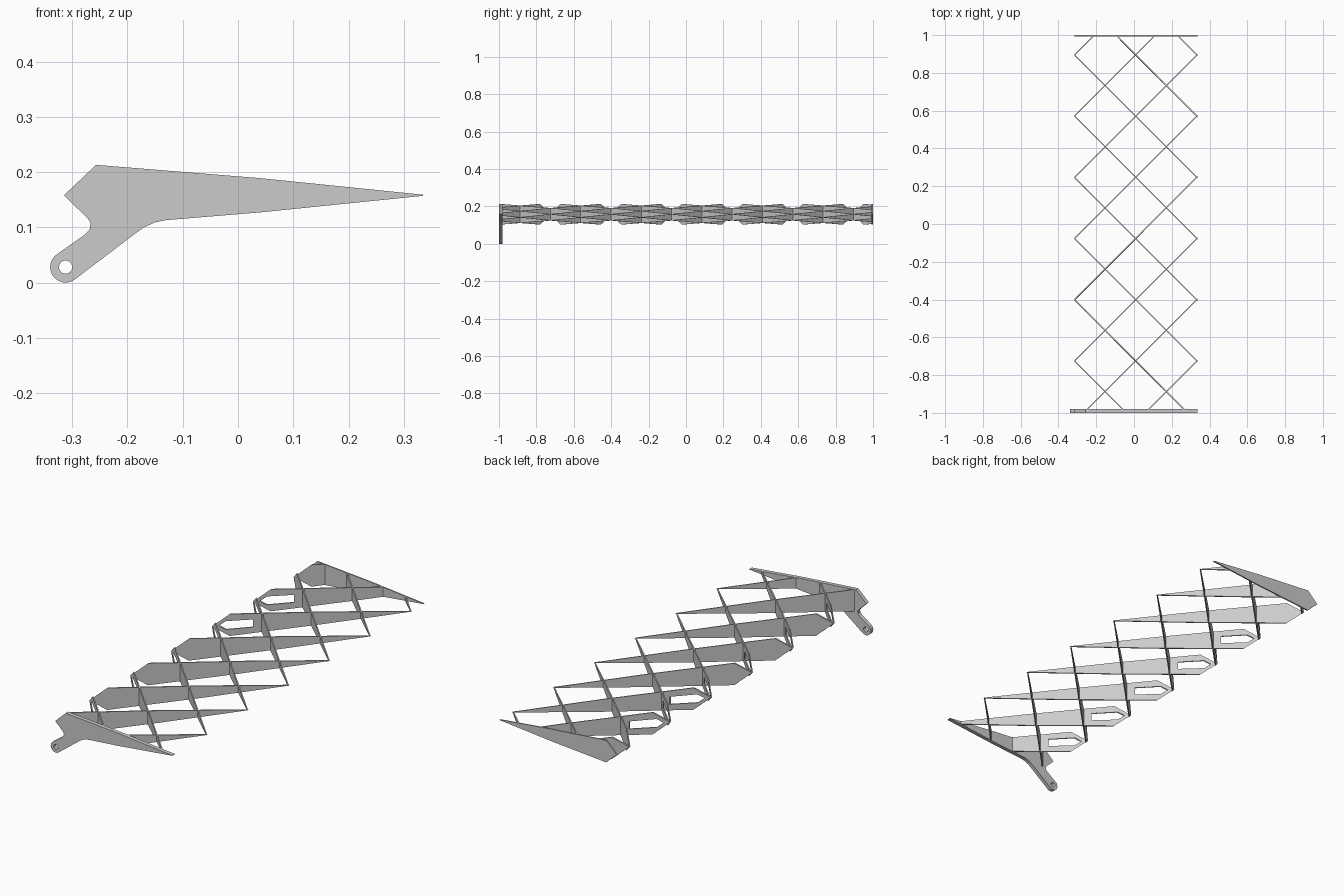
import bpy, bmesh
from math import sin, cos, pi, radians
from mathutils import Vector

if "Cube" in bpy.data.objects:
    bpy.data.objects.remove(bpy.data.objects["Cube"])

# Material
grey = bpy.data.materials.new("light_grey")
grey.use_nodes = True
grey.diffuse_color = (0.6, 0.6, 0.6, 1)
grey.node_tree.nodes["Principled BSDF"].inputs["Base Color"].default_value = (0.6, 0.6, 0.6, 1)


def arc(cx, cz, r, start, end, steps):
    """Points on an arc, angles in degrees."""
    angles = [radians(start + (end - start) * i / steps) for i in range(steps + 1)]
    return [(cx + r * cos(a), cz + r * sin(a)) for a in angles]


def plate(name, loops, y, half, slope=0.0, x0=0.0, clip=None):
    """Fill x-z outlines, give them depth in y and lean them across the span."""
    curve = bpy.data.curves.new(name, "CURVE")
    curve.dimensions = "2D"
    curve.fill_mode = "BOTH"
    curve.extrude = half
    for loop in loops:
        spline = curve.splines.new("POLY")
        spline.points.add(len(loop) - 1)
        for point, (px, pz) in zip(spline.points, loop):
            point.co = (px, pz, 0, 1)
        spline.use_cyclic_u = True
    temp = bpy.data.objects.new("outline", curve)
    bpy.context.collection.objects.link(temp)
    mesh = bpy.data.meshes.new_from_object(temp.evaluated_get(bpy.context.evaluated_depsgraph_get()))
    bpy.data.objects.remove(temp)
    bpy.data.curves.remove(curve)

    bm = bmesh.new()
    bm.from_mesh(mesh)
    for v in bm.verts:
        px, pz, depth = v.co
        v.co = (px, y + slope * (px - x0) + depth, pz)
    bmesh.ops.remove_doubles(bm, verts=bm.verts, dist=0.00005)
    bmesh.ops.recalc_face_normals(bm, faces=bm.faces)
    # Trim at the end plates; the cut ends are buried inside them
    for limit, side in zip(clip or (), (-1, 1)):
        bmesh.ops.bisect_plane(bm, geom=bm.verts[:] + bm.edges[:] + bm.faces[:],
                               plane_co=Vector((0, limit, 0)),
                               plane_no=Vector((0, side, 0)), clear_outer=True)
    bm.to_mesh(mesh)
    bm.free()
    mesh.name = name
    mesh.materials.clear()
    mesh.materials.append(grey)
    for poly in mesh.polygons:
        poly.material_index = 0
        poly.use_smooth = False
    obj = bpy.data.objects.new(name, mesh)
    bpy.context.collection.objects.link(obj)
    return obj


# Shared tapered section
NOSE = -0.315
upper = [(NOSE, 0.158), (-0.257, 0.213), (0.04, 0.189), (0.335, 0.159)]
tail = [(0.335, 0.157), (0.04, 0.127)]
section = upper + tail + [(-0.257, 0.103)]
slot = [(-0.293, 0.158), (-0.27, 0.179), (-0.18, 0.177), (-0.18, 0.139), (-0.27, 0.137)]

# Front plate with its control arm and pivot hole
arm = [(-0.13, 0.113), (-0.15, 0.109), (-0.17, 0.1), (-0.187, 0.088)]
arm += arc(-0.312, 0.028, 0.028, -53, -235, 16)
arm += [(-0.277, 0.087), (-0.268, 0.097), (-0.267, 0.108), (-0.272, 0.116)]
plate("front_plate", [upper + tail + arm, arc(-0.312, 0.028, 0.012, 0, 345, 23)], -0.99, 0.01)

# Back plate
plate("back_plate", [section], 0.9965, 0.0035)

# Crossing diagonal ribs, some with a lightening slot near the nose
for slope, first, slotted, name in ((1, -2, (3, 4), "rising_rib"),
                                    (-1, 0, (0, 1, 2, 3, 4), "falling_rib")):
    for k in range(first, first + 8):
        loops = [section, slot] if k in slotted else [section]
        plate(f"{name}_{k - first + 1}", loops, -0.725 + 0.324 * k, 0.004,
              slope, NOSE, (-0.985, 0.996))
